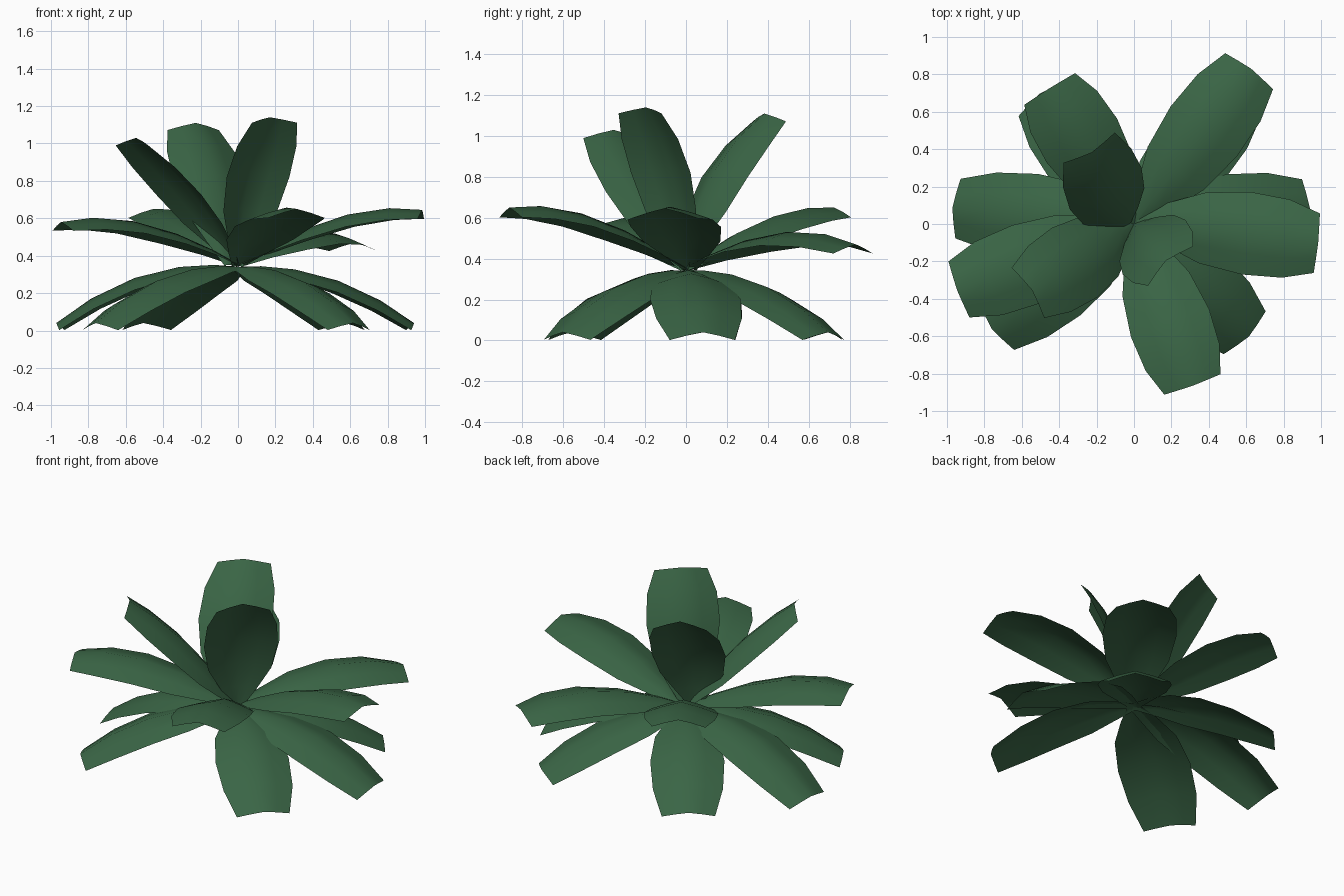
import bpy, bmesh, math
from mathutils import Vector

cube = bpy.data.objects.get("Cube")
if cube:
    bpy.data.objects.remove(cube, do_unlink=True)

green = bpy.data.materials.new("leaf green")
green.use_nodes = True
colour = (0.042, 0.13, 0.06, 1)
green.diffuse_color = colour
green.node_tree.nodes["Principled BSDF"].inputs["Base Color"].default_value = colour

# Half width of the blade along its length, and its columns across
WIDTHS = [(0, 0.03), (0.14, 0.11), (0.32, 0.19), (0.56, 0.222), (0.8, 0.21), (1, 0.16)]
COLUMNS = (-1, -0.5, 0, 0.5, 1)
KEEL = 0.3


def leaf(name, azimuth, start, control, end, sway=0):
    """Arched blade with a raised midrib; points are (radius, height)."""
    a = math.radians(azimuth)
    out = Vector((math.cos(a), math.sin(a), 0))
    side = Vector((-math.sin(a), math.cos(a), 0))
    up = Vector((0, 0, 1))
    p0, p1, p2 = (out * r + up * z for r, z in (start, control, end))
    bm = bmesh.new()
    rows = []
    for t, half in WIDTHS:
        point = p0 * (1 - t) ** 2 + p1 * 2 * t * (1 - t) + p2 * t * t
        tangent = ((p1 - p0) * (1 - t) + (p2 - p1) * t).normalized()
        normal = tangent.cross(side)
        point += side * sway * (1 - t * t)
        rows.append([bm.verts.new(point + side * half * c
                                  - normal * KEEL * half * abs(c) ** 1.2)
                     for c in COLUMNS])
    for low, high in zip(rows, rows[1:]):
        for i in range(len(COLUMNS) - 1):
            bm.faces.new((low[i], high[i], high[i + 1], low[i + 1]))
    # Faces look upward and inward
    bm.normal_update()
    middle = (p2 - p0).cross(side)
    for f in bm.faces:
        if f.normal.dot(middle) < 0:
            f.normal_flip()
    mesh = bpy.data.meshes.new(name)
    bm.to_mesh(mesh)
    bm.free()
    mesh.materials.append(green)
    for poly in mesh.polygons:
        poly.use_smooth = True
    bpy.context.collection.objects.link(bpy.data.objects.new(name, mesh))


# Drooping bottom ring: azimuth, reach, arch height
low_ring = [(5, 0.945, 0.38), (50.5, 0.9, 0.37), (126, 0.86, 0.37),
            (175, 0.975, 0.41), (216.5, 0.945, 0.38), (315.5, 0.86, 0.37)]
for n, (az, reach, arch) in enumerate(low_ring, 1):
    leaf(f"low_leaf_{n}", az, (-0.02, 0.34), (reach * 0.53, arch), (reach, 0.04))

# Spreading middle ring: azimuth, reach, arch height, tip height, sideways sway
middle_ring = [(200.5, 1.01, 0.68, 0.58, 0), (290, 0.92, 0.71, 0.65, 0),
               (354, 0.99, 0.71, 0.645, 0.02), (53, 1.04, 0.64, 0.47, 0),
               (122, 0.855, 0.68, 0.65, 0)]
for n, (az, reach, arch, tip, sway) in enumerate(middle_ring, 1):
    leaf(f"middle_leaf_{n}", az, (-0.01, 0.35), (reach * 0.57, arch), (reach, tip), sway)

# Upright inner leaves: azimuth, control point, tip, sideways sway
inner = [(213, (0.26, 0.78), (0.65, 1.03), 0), (120.5, (0.09, 0.85), (0.445, 1.11), 0.05),
         (311, (0.04, 0.85), (0.26, 1.14), 0)]
for n, (az, control, tip, sway) in enumerate(inner, 1):
    leaf(f"inner_leaf_{n}", az, (0, 0.35), control, tip, sway)
